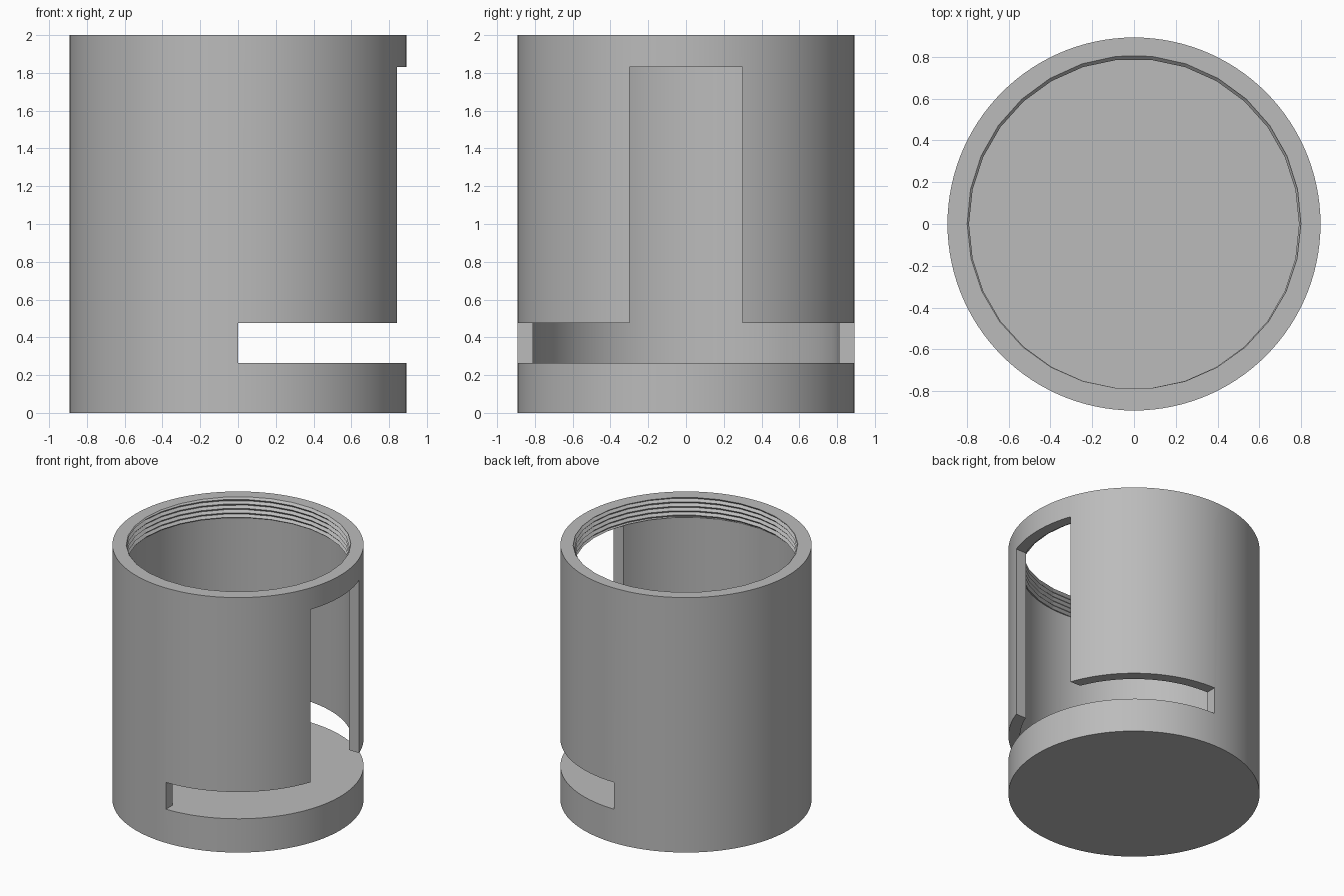
import bpy, bmesh, math
from math import pi, cos, sin

cube = bpy.data.objects.get("Cube")
if cube:
    bpy.data.objects.remove(cube, do_unlink=True)

OUTER, BORE, CREST = 0.893, 0.81, 0.79
HEIGHT, FLOOR, SLOT_TOP, WINDOW_TOP = 2.0, 0.265, 0.475, 1.83
THREAD_LOW, PITCH = 1.84, 0.035
SEGMENTS, THREAD_SIDES = 120, 30

grey = bpy.data.materials.new("plain grey")
grey.use_nodes = True
colour = (0.5, 0.5, 0.5, 1)
grey.diffuse_color = colour
grey.node_tree.nodes["Principled BSDF"].inputs["Base Color"].default_value = colour


def thread_radius(z, angle):
    """Triangular thread, with its crest meeting the rim at the front."""
    turn = ((z - HEIGHT) / PITCH - (angle + pi / 2) / (2 * pi)) % 1
    radius = CREST + (BORE - 0.002 - CREST) * (1 - abs(2 * turn - 1))
    # Flatten the circle into straight chords
    step = 2 * pi / THREAD_SIDES
    return radius * cos(step / 2) / cos(angle % step - step / 2)


def section(angle):
    """Radius and height pairs around the wall at one angle."""
    points = [(0, 0), (OUTER, 0), (OUTER, HEIGHT)]
    for k in range(14, -6, -1):
        z = THREAD_LOW + PITCH * (k / 2 + (angle + pi / 2) / (2 * pi))
        # Keep the rows on the crests and roots
        z += (HEIGHT - THREAD_LOW) % (PITCH / 2)
        z = min(HEIGHT, max(THREAD_LOW, z))
        points.append((thread_radius(z, angle), z))
    return points + [(BORE, THREAD_LOW), (BORE, FLOOR), (0, FLOOR)]


def make_object(name, bm):
    mesh = bpy.data.meshes.new(name)
    bm.to_mesh(mesh)
    bm.free()
    mesh.materials.append(grey)
    obj = bpy.data.objects.new(name, mesh)
    bpy.context.collection.objects.link(obj)
    return obj


def cutter(name, low, high):
    bm = bmesh.new()
    bmesh.ops.create_cube(bm, size=1)
    for v in bm.verts:
        v.co = [a + (b - a) * (c + 0.5) for a, b, c in zip(low, high, v.co)]
    obj = make_object(name, bm)
    obj.hide_render = True
    return obj


# Cup body with floor and threaded mouth
bm = bmesh.new()
columns = []
for i in range(SEGMENTS + 1):
    a = 2 * pi * i / SEGMENTS
    columns.append([bm.verts.new((r * cos(a), r * sin(a), z)) for r, z in section(a)])
for left, right in zip(columns, columns[1:]):
    for j in range(len(left) - 1):
        bm.faces.new((left[j], right[j], right[j + 1], left[j + 1]))
bmesh.ops.remove_doubles(bm, verts=bm.verts, dist=0.00005)
bmesh.ops.recalc_face_normals(bm, faces=bm.faces)
body = make_object("threaded_cup", bm)

# Side window and half-round slot
cutters = [
    cutter("window_cutter", (0.4, -0.3, SLOT_TOP - 0.1), (1.2, 0.3, WINDOW_TOP)),
    cutter("slot_cutter", (0, -1.2, FLOOR), (1.2, 1.2, SLOT_TOP)),
]
bpy.context.view_layer.objects.active = body
for tool in cutters:
    mod = body.modifiers.new(tool.name, "BOOLEAN")
    mod.operation = "DIFFERENCE"
    mod.solver = "EXACT"
    mod.object = tool
    bpy.ops.object.modifier_apply(modifier=mod.name)
for tool in cutters:
    bpy.data.objects.remove(tool, do_unlink=True)

# Smooth round wall, crisp edges
bpy.ops.object.select_all(action="DESELECT")
body.select_set(True)
bpy.ops.object.shade_smooth_by_angle(angle=math.radians(5))
